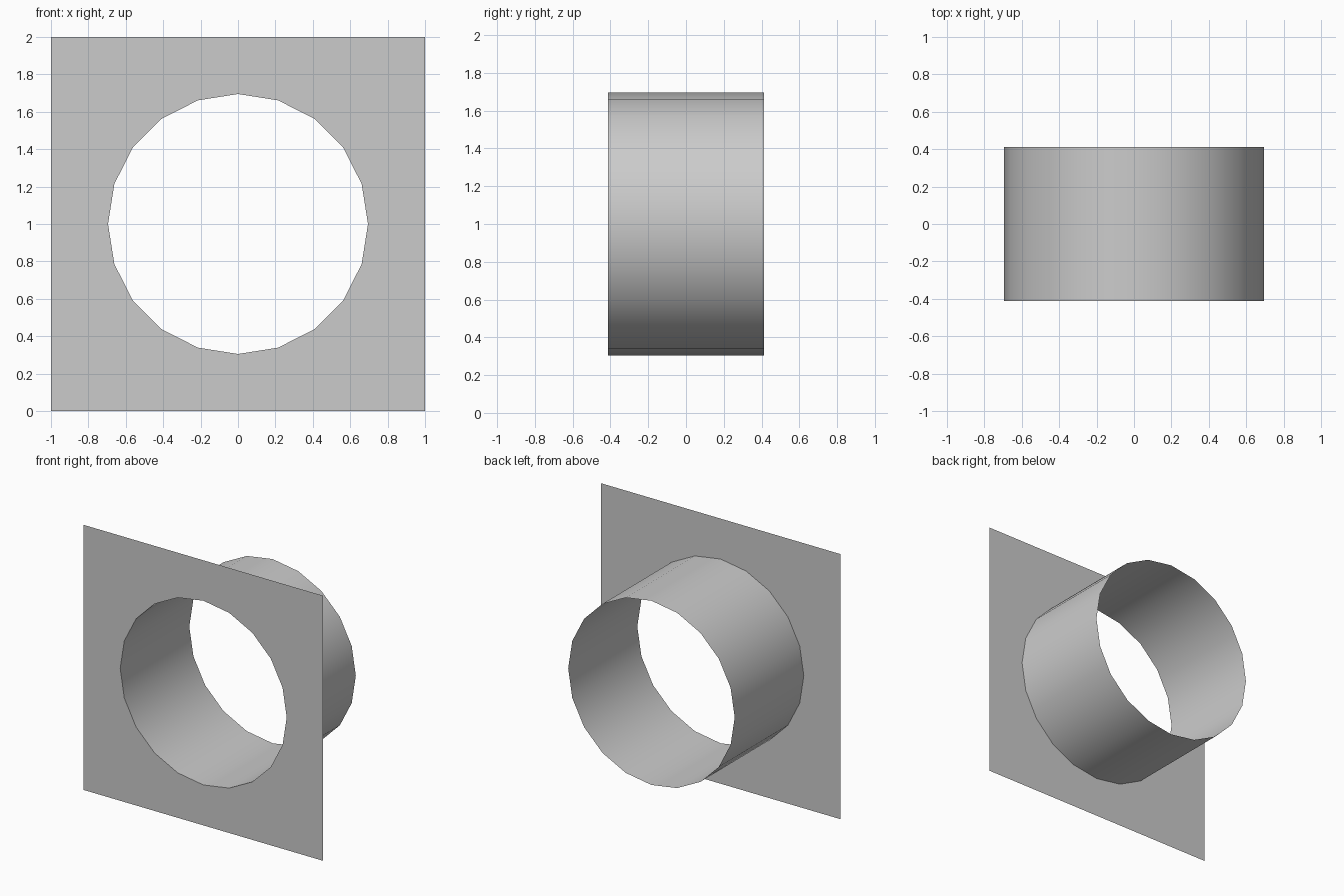
import bpy
from math import cos, sin, tau

if "Cube" in bpy.data.objects:
    bpy.data.objects.remove(bpy.data.objects["Cube"])

SIDES, RADIUS, DEPTH, MID_Z = 20, 0.695, 0.412, 1.0


def ring(y):
    return [(RADIUS * cos(tau * i / SIDES), y, MID_Z + RADIUS * sin(tau * i / SIDES))
            for i in range(SIDES)]


def make_object(name, verts, faces):
    mesh = bpy.data.meshes.new(name)
    mesh.from_pydata(verts, [], faces)
    obj = bpy.data.objects.new(name, mesh)
    bpy.context.collection.objects.link(obj)
    return obj


# Square front plate: each corner fans out to its quarter of the round hole
corners = [(x, -DEPTH, MID_Z + z) for x, z in ((1, 1), (-1, 1), (-1, -1), (1, -1))]
quarter = SIDES // 4
faces = []
for k in range(4):
    corner, next_corner = SIDES + k, SIDES + (k + 1) % 4
    for i in range(k * quarter, (k + 1) * quarter):
        faces.append((corner, (i + 1) % SIDES, i))
    faces.append((corner, next_corner, (k + 1) * quarter % SIDES))
make_object("front_plate", ring(-DEPTH) + corners, faces)

# Open thin-walled tube running back from the hole
faces = [(i, (i + 1) % SIDES, SIDES + (i + 1) % SIDES, SIDES + i) for i in range(SIDES)]
tube = make_object("tube", ring(-DEPTH) + ring(DEPTH), faces)
tube.data.shade_smooth()
